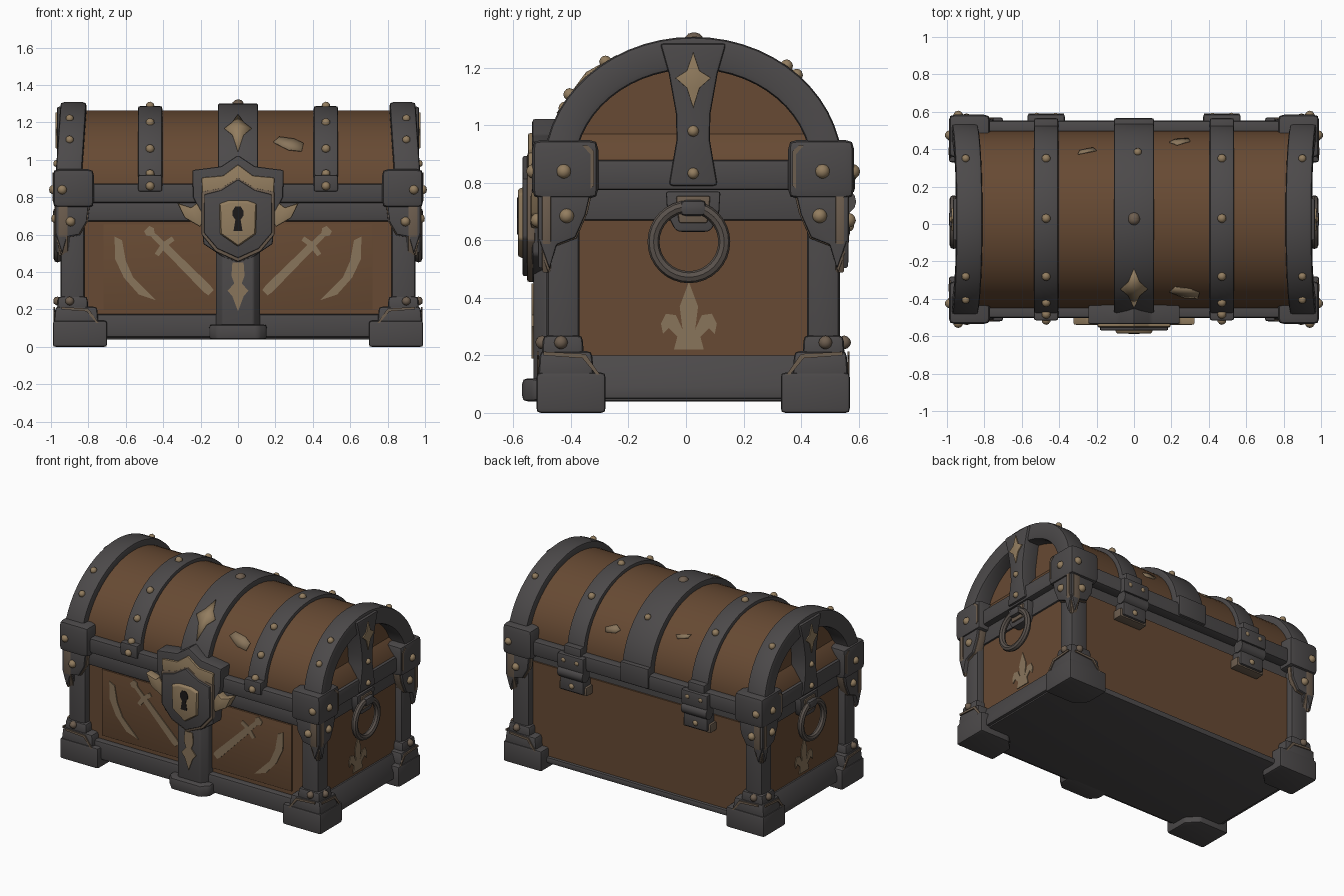
import bpy, bmesh, math
from mathutils import Vector, Matrix

if "Cube" in bpy.data.objects:
    bpy.data.objects.remove(bpy.data.objects["Cube"])

CY = 0.025   # chest centre in y
ZC = 0.85    # centre height of the lid arch


def material(name, rgb):
    m = bpy.data.materials.new(name)
    m.diffuse_color = (*rgb, 1)
    m.use_nodes = True
    m.node_tree.nodes["Principled BSDF"].inputs["Base Color"].default_value = m.diffuse_color
    return m


IRON = material("dark iron", (0.072, 0.067, 0.068))
WORN = material("worn iron edge", (0.155, 0.112, 0.078))
WOOD = material("brown wood", (0.135, 0.068, 0.033))
GOLD = material("dull gold", (0.29, 0.205, 0.115))
PAINT = material("faded paint", (0.25, 0.178, 0.105))
HOLE = material("keyhole black", (0.012, 0.01, 0.01))


def finish(name, bm, mat, bevel=0.0, mirror=""):
    bmesh.ops.recalc_face_normals(bm, faces=bm.faces[:])
    if bevel:
        edges = [e for e in bm.edges if len(e.link_faces) == 2 and e.calc_face_angle() > 0.45]
        bmesh.ops.bevel(bm, geom=edges, offset=bevel, segments=2, profile=0.6,
                        affect='EDGES', clamp_overlap=True)
    me = bpy.data.meshes.new(name)
    bm.to_mesh(me)
    bm.free()
    me.materials.append(mat)
    ob = bpy.data.objects.new(name, me)
    bpy.context.collection.objects.link(ob)
    ob.location.y = CY
    if mirror:
        mod = ob.modifiers.new("mirror", 'MIRROR')
        mod.use_axis = ("x" in mirror, "y" in mirror, False)
        mod.use_mirror_merge = False
    return ob


def prism(name, pts, axis, a, b, mat, bevel=0.0, mirror="", taper=1.0):
    """Extrude a 2D outline from a to b along an axis; taper shrinks the far end."""
    def place(u, v, w):
        return {'x': (w, u, v), 'y': (u, w, v), 'z': (u, v, w)}[axis]
    cu = (min(p[0] for p in pts) + max(p[0] for p in pts)) / 2
    cv = (min(p[1] for p in pts) + max(p[1] for p in pts)) / 2
    bm = bmesh.new()
    lo = [bm.verts.new(place(u, v, a)) for u, v in pts]
    hi = [bm.verts.new(place(cu + (u - cu) * taper, cv + (v - cv) * taper, b)) for u, v in pts]
    bm.faces.new(lo)
    bm.faces.new(hi)
    for i in range(len(pts)):
        j = (i + 1) % len(pts)
        bm.faces.new((lo[i], lo[j], hi[j], hi[i]))
    return finish(name, bm, mat, bevel, mirror)


def box(name, x, y, z, mat, bevel=0.012, mirror="", taper=1.0):
    pts = [(x[0], y[0]), (x[1], y[0]), (x[1], y[1]), (x[0], y[1])]
    return prism(name, pts, 'z', z[0], z[1], mat, bevel, mirror, taper)


def sym(pts):
    """Complete a half outline given from top to bottom on the positive side."""
    return pts + [(-u, v) for u, v in reversed(pts) if abs(u) > 1e-6]


def scaled(pts, s):
    cu = sum(p[0] for p in pts) / len(pts)
    cv = sum(p[1] for p in pts) / len(pts)
    return [(cu + (u - cu) * s, cv + (v - cv) * s) for u, v in pts]


def arch(name, x0, x1, outer, inner, mat, lean=0.0, bevel=0.012, mirror="", n=28):
    bm = bmesh.new()
    rings = []
    for i in range(n + 1):
        t = math.pi * i / n
        dx = lean * (1 - math.sin(t))
        rings.append([bm.verts.new((x + dx, r[0] * math.cos(t), ZC + r[1] * math.sin(t)))
                      for x, r in ((x0, outer), (x1, outer), (x1, inner), (x0, inner))])
    for p, q in zip(rings, rings[1:]):
        for k in range(4):
            bm.faces.new((p[k], p[(k + 1) % 4], q[(k + 1) % 4], q[k]))
    bm.faces.new(rings[0])
    bm.faces.new(rings[-1])
    return finish(name, bm, mat, bevel, mirror)


def rivets(name, spots, r=0.022, mirror="", mat=GOLD):
    bm = bmesh.new()
    for s in spots:
        bmesh.ops.create_icosphere(bm, subdivisions=2, radius=r, matrix=Matrix.Translation(Vector(s)))
    return finish(name, bm, mat, 0, mirror)


def on_arch(x, y, r):
    return (x, y, ZC + r[1] * math.sqrt(max(0, 1 - (y / r[0]) ** 2)))


def arch_patch(name, pts, r, mat, peak=0.006):
    """Thin patch of (x, y) points laid over the lid curve, fanned from its centre."""
    bm = bmesh.new()
    cx, cy = (sum(p[k] for p in pts) / len(pts) for k in (0, 1))
    ro = (r[0] + 0.006, r[1] + 0.006)
    c = bm.verts.new(on_arch(cx, cy, (r[0] + peak, r[1] + peak)))
    vs = [bm.verts.new(on_arch(x, y, ro)) for x, y in pts]
    for i in range(len(vs)):
        bm.faces.new((c, vs[i], vs[(i + 1) % len(vs)]))
    ob = finish(name, bm, mat)
    mod = ob.modifiers.new("thickness", 'SOLIDIFY')
    mod.thickness = 0.008
    return ob


# Body: wooden box, base, rims and rails
box("body_wood", (-0.9, 0.9), (-0.465, 0.465), (0.06, 0.7), WOOD, 0)
box("front_panel", (-0.72, 0.72), (-0.473, -0.46), (0.2, 0.655), WOOD, 0.003)
box("base_plate", (-0.93, 0.93), (-0.485, 0.485), (0.04, 0.08), IRON)
box("front_bottom_rail", (-0.85, 0.85), (-0.51, -0.45), (0.05, 0.175), IRON, 0.02)
prism("side_bottom_rail", [(0.88, 0.05), (0.95, 0.05), (0.95, 0.09), (0.91, 0.2), (0.88, 0.2)],
      'y', -0.42, 0.42, IRON, 0.006, "x")
box("front_rim", (-0.85, 0.85), (-0.5, -0.44), (0.67, 0.775), IRON, 0.02)
box("side_rim", (0.85, 0.912), (-0.45, 0.45), (0.67, 0.79), IRON, 0.008, "x")
box("back_rim", (-0.86, 0.86), (0.42, 0.455), (0.66, 0.79), IRON, 0)
box("corner_post", (0.82, 0.95), (0.395, 0.51), (0.1, 0.76), IRON, 0.028, "xy")

# Feet with stepped tops
foot = [(0.70, 0.375), (0.70, 0.545), (0.99, 0.545), (0.99, 0.305), (0.77, 0.305)]
prism("foot", foot, 'z', 0.0, 0.14, IRON, 0.016, "xy")
box("foot_upper", (0.745, 0.985), (0.345, 0.54), (0.12, 0.215), IRON, 0.02, "xy", 0.93)
box("foot_collar", (0.80, 0.968), (0.38, 0.527), (0.19, 0.27), IRON, 0.02, "xy", 0.94)
strip = [(0.315, 0.12), (0.335, 0.13), (0.385, 0.19), (0.52, 0.2), (0.52, 0.213), (0.375, 0.205)]
prism("foot_side_wear", strip, 'x', 0.979, 0.987, WORN, 0, "xy")
prism("foot_front_wear", [(u + 0.425, v) for u, v in strip], 'y', 0.536, 0.544, WORN, 0, "xy")
rivets("foot_rivets", [(0.9, 0.525, 0.245), (0.965, 0.46, 0.245)], 0.024, "xy", WORN)

# Brackets at the top of the posts
front_br = [(0.80, 0.755), (0.975, 0.755), (0.975, 0.61), (0.94, 0.5), (0.915, 0.59), (0.85, 0.6), (0.81, 0.67)]
side_br = [(0.36, 0.755), (0.535, 0.755), (0.535, 0.6), (0.5, 0.5), (0.475, 0.585), (0.41, 0.61), (0.375, 0.69)]
prism("front_bracket", front_br, 'y', 0.49, 0.54, IRON, 0.008, "xy")
prism("front_bracket_edge", scaled(front_br, 1.09), 'y', 0.495, 0.525, WORN, 0.004, "xy")
prism("side_bracket", side_br, 'x', 0.9, 0.976, IRON, 0.008, "xy")
prism("side_bracket_edge", scaled(side_br, 1.09), 'x', 0.91, 0.96, WORN, 0.004, "xy")
rivets("bracket_rivets", [(0.895, 0.54, 0.67), (0.974, 0.44, 0.685)], 0.026, "xy")

# Lid: wooden barrel, rails, corner blocks
WR, SR, CR, ER = (0.475, 0.415), (0.507, 0.437), (0.518, 0.452), (0.52, 0.458)
barrel = [(WR[0] * math.cos(math.pi * i / 28), ZC + WR[1] * math.sin(math.pi * i / 28)) for i in range(29)]
prism("lid_wood", barrel + [(-0.475, 0.79), (0.475, 0.79)], 'x', -0.86, 0.86, WOOD)
prism("lid_end_sill", [(0.85, 0.86), (0.935, 0.86), (0.935, 0.885), (0.86, 0.97), (0.85, 0.97)],
      'y', -0.42, 0.42, WOOD, 0, "x")
box("lid_long_rail", (-0.82, 0.82), (0.45, 0.528), (0.77, 0.873), IRON, 0.02, "y")
box("lid_side_rail", (0.85, 0.955), (-0.4, 0.4), (0.775, 0.88), IRON, 0.02, "x")
box("lid_corner", (0.77, 0.99), (0.33, 0.56), (0.745, 0.95), IRON, 0.034, "xy")
wear = [(0.345, 0.79), (0.358, 0.78), (0.358, 0.9), (0.385, 0.93), (0.37, 0.932), (0.345, 0.91)]
prism("lid_corner_wear", wear, 'x', 0.983, 0.991, WORN, 0, "xy")
rivets("lid_corner_rivets", [(0.94, 0.555, 0.84), (0.985, 0.45, 0.84)], 0.026, "xy")

# Iron straps over the lid
arch("lid_end_rib", 0.81, 0.95, ER, (0.41, 0.345), IRON, 0.03, 0.02, "x")
arch("lid_strap", 0.405, 0.535, SR, (0.45, 0.39), IRON, 0, 0.012, "x")
arch("lid_middle_strap", -0.108, 0.108, CR, (0.45, 0.39), IRON, 0, 0.014)
box("strap_foot", (0.405, 0.535), (0.47, 0.541), (0.83, 0.92), IRON, 0.015, "xy")
box("middle_strap_foot", (-0.108, 0.108), (0.47, 0.541), (0.78, 0.92), IRON, 0.015, "y")
ys = (0.325, 0.005, -0.305, -0.445)
rivets("strap_rivets", [on_arch(0.47, y, SR) for y in ys] + [(0.47, -0.54, 0.86), (0.47, -0.508, 0.925)], 0.024, "x")
rivets("rib_rivets", [on_arch(0.9, y, ER) for y in (0.325, -0.305, -0.43)], 0.022, "x")
rivets("middle_rivets", [on_arch(0, 0.005, (0.5, 0.44)), on_arch(0, 0.0, (0.5, 0.44))], 0.034, "", WORN)
rivets("middle_small_rivet", [on_arch(0.02, 0.36, CR)], 0.022)
arch_patch("strap_diamond", [(0, -0.475), (0.03, -0.41), (0.072, -0.375), (0.03, -0.335), (0, -0.265),
                             (-0.03, -0.335), (-0.072, -0.375), (-0.03, -0.41)], CR, GOLD, 0.016)
arch_patch("front_scuff", [(0.19, -0.39), (0.22, -0.365), (0.3, -0.375), (0.35, -0.395), (0.34, -0.425),
                           (0.27, -0.42), (0.24, -0.41)], WR, PAINT)
arch_patch("back_scuff", [(0.19, 0.415), (0.23, 0.4), (0.3, 0.42), (0.29, 0.435), (0.22, 0.43)], WR, PAINT)
arch_patch("back_scuff_two", [(-0.3, 0.35), (-0.2, 0.37), (-0.22, 0.385), (-0.29, 0.37)], WR, PAINT)

# End straps with diamond, ring mount and ring
prism("end_strap", sym([(0.115, 1.285), (0.085, 1.18), (0.06, 1.04), (0.058, 0.95), (0.085, 0.79)]),
      'x', 0.85, 0.968, IRON, 0.014, "x")
prism("end_diamond", sym([(0, 1.255), (0.022, 1.19), (0.062, 1.165), (0.022, 1.13), (0, 1.06)]),
      'x', 0.962, 0.975, GOLD, 0.002, "x")
rivets("end_strap_rivets", [(0.968, 0, 0.98), (0.968, 0, 0.833)], 0.02, "x")
prism("ring_mount", sym([(0.095, 0.77), (0.09, 0.69), (0.065, 0.64), (0.05, 0.63)]),
      'x', 0.88, 0.955, IRON, 0.012, "x")
prism("ring_mount_edge", sym([(0.06, 0.755), (0.05, 0.66)]), 'x', 0.93, 0.965, WORN, 0.01, "x")
box("ring_loop", (0.93, 0.99), (-0.045, 0.045), (0.685, 0.74), IRON, 0.02, "x")
bm = bmesh.new()
N, M = 32, 8
grid = [[bm.verts.new((0.965 + 0.021 * math.sin(q), (0.123 + 0.021 * math.cos(q)) * math.cos(p) - 0.015,
                       0.595 + (0.123 + 0.021 * math.cos(q)) * math.sin(p)))
         for q in (2 * math.pi * j / M for j in range(M))] for p in (2 * math.pi * i / N for i in range(N))]
for i in range(N):
    for j in range(M):
        bm.faces.new((grid[i][j], grid[(i + 1) % N][j], grid[(i + 1) % N][(j + 1) % M], grid[i][(j + 1) % M]))
finish("pull_ring", bm, material("ring iron", (0.1, 0.083, 0.072)), 0, "x")

# Painted emblems
lily = sym([(0, 0.455), (0.032, 0.37), (0.022, 0.29), (0.045, 0.34), (0.08, 0.345), (0.097, 0.31), (0.09, 0.275),
            (0.07, 0.295), (0.04, 0.265), (0.052, 0.22)])
prism("side_lily", [(u - 0.015, v) for u, v in lily], 'x', 0.897, 0.905, PAINT, 0, "x")
sabre = [(0.66, 0.59), (0.657, 0.47), (0.61, 0.37), (0.53, 0.28), (0.44, 0.25), (0.49, 0.3), (0.56, 0.37),
         (0.6, 0.46), (0.62, 0.57)]
prism("front_sabre", sabre, 'y', -0.479, -0.471, PAINT, 0, "x")
half = [(0.0, 0.02), (0.03, 0.025), (0.34, 0.02), (0.335, 0.06), (0.36, 0.065), (0.37, 0.015),
        (0.44, 0.014), (0.46, 0.028), (0.485, 0.02)]
k = math.sqrt(0.5)
sword = [(0.145 + (u - v) * k, 0.29 + (u + v) * k) for u, v in half + [(u, -v) for u, v in reversed(half)]]
prism("front_sword", sword, 'y', -0.479, -0.471, PAINT, 0, "x")

# Centre pillar below the lock
def half_round(w, d):
    return [(w, -0.44), (w, -d + 0.045), (w * 0.7, -d), (-w * 0.7, -d), (-w, -d + 0.045), (-w, -0.44)]


prism("lock_pillar", half_round(0.118, 0.555), 'z', 0.06, 0.6, IRON, 0.01)
prism("pillar_foot", half_round(0.155, 0.595), 'z', 0.04, 0.12, IRON, 0.02)
prism("pillar_ornament", sym([(0.03, 0.45), (0.035, 0.38), (0.02, 0.34), (0.055, 0.3), (0.03, 0.27), (0, 0.19)]),
      'y', -0.562, -0.553, PAINT)

# Lock: layered shields, crest, wings and keyhole
prism("lock_back_plate", sym([(0, 1.025), (0.09, 0.965), (0.245, 0.945), (0.24, 0.8), (0.2, 0.72), (0.185, 0.55),
                              (0.08, 0.48), (0, 0.45)]), 'y', -0.45, -0.56, IRON, 0.012)
prism("lock_crest", sym([(0, 0.975), (0.08, 0.915), (0.195, 0.905), (0.19, 0.8), (0, 0.8)]),
      'y', -0.55, -0.575, GOLD, 0.008)
prism("lock_shield_edge", sym([(0, 0.905), (0.09, 0.85), (0.195, 0.83), (0.195, 0.6), (0.12, 0.51), (0, 0.455)]),
      'y', -0.55, -0.578, WORN, 0.008)
prism("lock_shield", sym([(0, 0.895), (0.09, 0.838), (0.18, 0.815), (0.182, 0.61), (0.11, 0.525), (0, 0.475)]),
      'y', -0.56, -0.594, IRON, 0.008)
prism("lock_face", sym([(0.05, 0.79), (0.105, 0.77), (0.1, 0.6), (0, 0.53)]), 'y', -0.58, -0.61, GOLD, 0.008, "", 0.9)
prism("lock_wing", [(0.18, 0.7), (0.22, 0.77), (0.25, 0.745), (0.325, 0.77), (0.285, 0.69), (0.2, 0.64)],
      'y', -0.5, -0.565, GOLD, 0.01, "x")
prism("keyhole", sym([(0.015, 0.75), (0.03, 0.725), (0.028, 0.7), (0.014, 0.68), (0.024, 0.62)]),
      'y', -0.604, -0.613, HOLE)

# Hinges on the back
box("hinge_upper", (0.37, 0.57), (0.5, 0.562), (0.765, 0.865), IRON, 0.014, "x")
box("hinge_lower", (0.38, 0.56), (0.46, 0.545), (0.61, 0.71), IRON, 0.014, "x")
box("hinge_lower_edge", (0.365, 0.575), (0.46, 0.53), (0.6, 0.66), WORN, 0.01, "x")
barrel = [(0.525 + 0.042 * math.cos(i * math.pi / 6), 0.735 + 0.042 * math.sin(i * math.pi / 6)) for i in range(12)]
prism("hinge_barrel", barrel, 'x', 0.375, 0.565, IRON, 0, "x")
rivets("hinge_rivets", [(0.42, 0.55, 0.825), (0.52, 0.55, 0.825), (0.47, 0.54, 0.65)], 0.02, "x")

# Smooth shading that keeps hard edges
for ob in bpy.context.scene.objects:
    ob.select_set(True)
    bpy.context.view_layer.objects.active = ob
bpy.ops.object.shade_smooth_by_angle(angle=math.radians(42))
